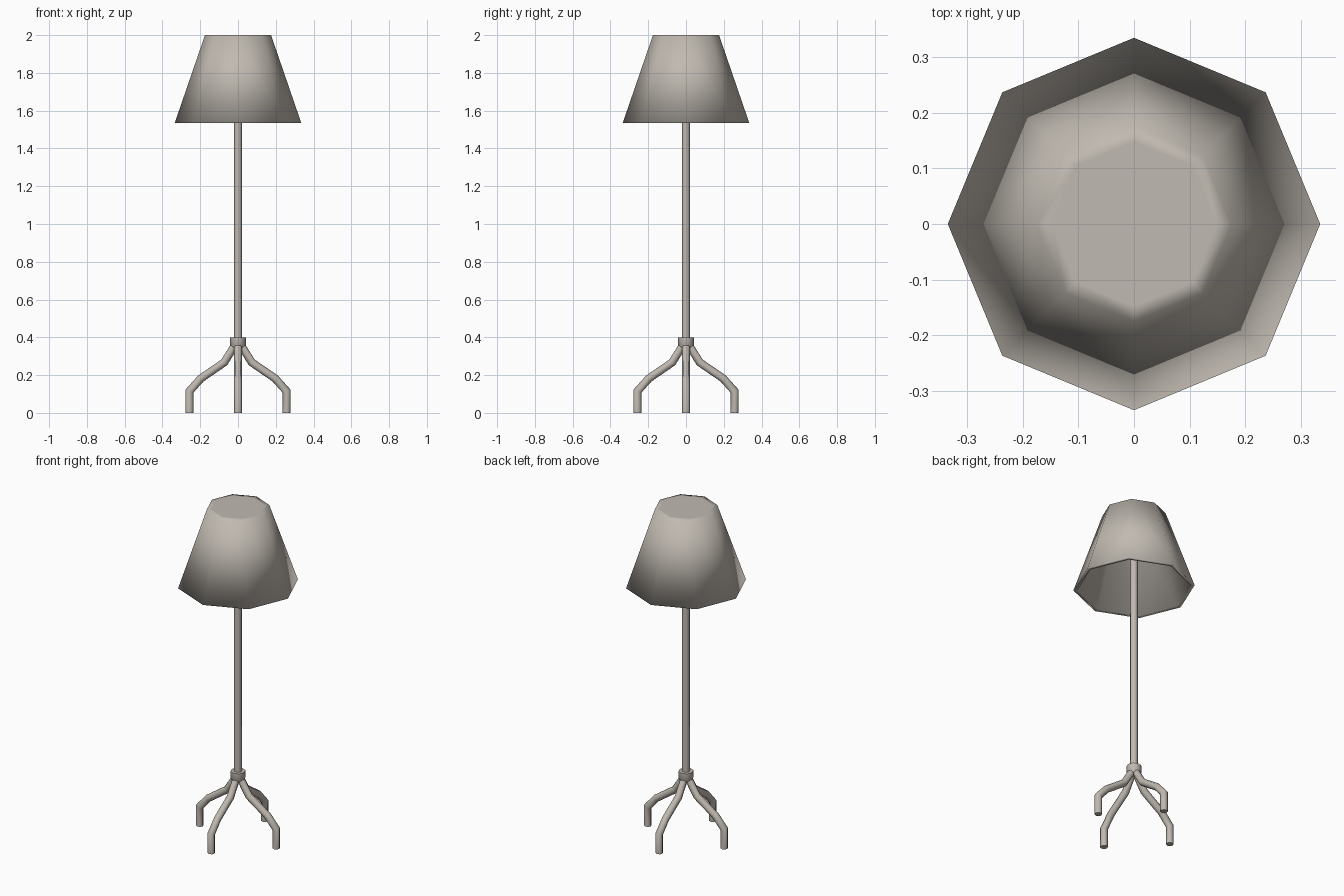
import bpy, bmesh, math
from mathutils import Vector, Matrix

if "Cube" in bpy.data.objects:
    bpy.data.objects.remove(bpy.data.objects["Cube"])

mat = bpy.data.materials.new("warm_grey")
mat.diffuse_color = (0.53, 0.49, 0.44, 1)
mat.use_nodes = True
mat.node_tree.nodes["Principled BSDF"].inputs["Base Color"].default_value = mat.diffuse_color
SIDES = 8


def finish(name, bm, sharp_angle=None):
    bmesh.ops.recalc_face_normals(bm, faces=bm.faces)
    me = bpy.data.meshes.new(name)
    bm.to_mesh(me)
    bm.free()
    me.materials.append(mat)
    ob = bpy.data.objects.new(name, me)
    bpy.context.collection.objects.link(ob)
    for p in me.polygons:
        p.use_smooth = True
    if sharp_angle:
        me.set_sharp_from_angle(angle=math.radians(sharp_angle))
    return ob


def skin(bm, rings):
    # Bridge successive rings and cap both ends
    for a, b in zip(rings, rings[1:]):
        for i in range(SIDES):
            j = (i + 1) % SIDES
            bm.faces.new((a[i], a[j], b[j], b[i]))
    bm.faces.new(rings[0])
    bm.faces.new(rings[-1])


def lathe(name, profile, sharp_angle=None):
    bm = bmesh.new()
    rings = [[bm.verts.new((r * math.cos(2 * math.pi * i / SIDES),
                            r * math.sin(2 * math.pi * i / SIDES), z))
              for i in range(SIDES)] for r, z in profile]
    skin(bm, rings)
    return finish(name, bm, sharp_angle)


def leg(name, path, radius, angle):
    # Tube swept along a path in the xz plane with mitred bends
    bm = bmesh.new()
    pts = [Vector((x, 0, z)) for x, z in path]
    rot = Matrix.Rotation(angle, 3, 'Z')
    rings = []
    for k, p in enumerate(pts):
        d0 = (p - pts[k - 1]).normalized() if k else (pts[1] - p).normalized()
        d1 = (pts[k + 1] - p).normalized() if k < len(pts) - 1 else d0
        t = (d0 + d1).normalized()
        n = Vector((-t.z, 0, t.x)) / t.dot(d0)
        rings.append([bm.verts.new(rot @ (p + radius * (
            n * math.cos(2 * math.pi * i / SIDES)
            + Vector((0, 1, 0)) * math.sin(2 * math.pi * i / SIDES))))
            for i in range(SIDES)])
    skin(bm, rings)
    return finish(name, bm, 50)


# Hollow eight-sided shade: outer top, outer wall, rim, inner wall, inner top
lathe("lampshade", [(0.148, 2.0), (0.175, 2.0), (0.335, 1.535),
                    (0.313, 1.535), (0.158, 1.975)])

# Pole and collar
lathe("pole", [(0.021, 0.35), (0.021, 1.98)], 50)
lathe("collar", [(0.034, 0.345), (0.042, 0.358), (0.042, 0.40)], 50)

# Four bent legs
path = [(0.012, 0.365), (0.073, 0.267), (0.197, 0.182), (0.257, 0.115), (0.257, 0.0)]
for i, side in enumerate(("right", "back", "left", "front")):
    leg(side + "_leg", path, 0.021, i * math.pi / 2)
